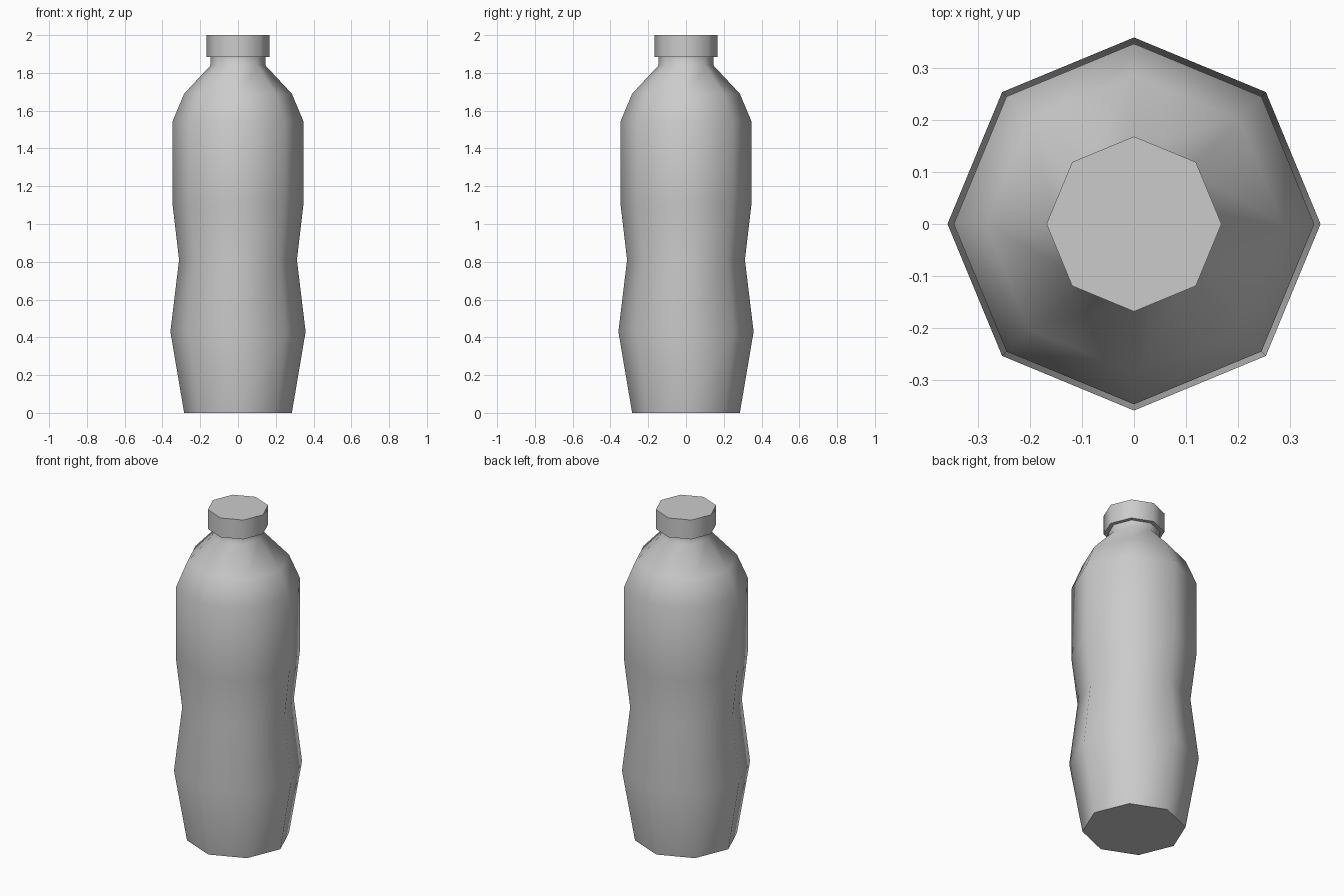
import bpy, bmesh
from math import cos, sin, pi, radians

if "Cube" in bpy.data.objects:
    bpy.data.objects.remove(bpy.data.objects["Cube"])

SIDES = 8


def lathe(name, profile):
    """Closed eight-sided solid from (radius, height) points, bottom to top."""
    bm = bmesh.new()
    rings = [[bm.verts.new((r * cos(2 * pi * i / SIDES), r * sin(2 * pi * i / SIDES), z))
              for i in range(SIDES)] for r, z in profile]
    for low, high in zip(rings, rings[1:]):
        for i in range(SIDES):
            j = (i + 1) % SIDES
            bm.faces.new((low[i], low[j], high[j], high[i]))
    bm.faces.new(rings[0][::-1])
    bm.faces.new(rings[-1])
    mesh = bpy.data.meshes.new(name)
    bm.to_mesh(mesh)
    bm.free()
    obj = bpy.data.objects.new(name, mesh)
    bpy.context.collection.objects.link(obj)
    bpy.ops.object.select_all(action='DESELECT')
    obj.select_set(True)
    bpy.context.view_layer.objects.active = obj
    bpy.ops.object.shade_smooth_by_angle(angle=radians(60))
    return obj


# Body: tapered base, pinched waist, straight upper part, shoulder and neck
lathe("bottle_body", [(0.285, 0), (0.358, 0.43), (0.312, 0.81), (0.346, 1.10),
                      (0.346, 1.545), (0.285, 1.69), (0.145, 1.84), (0.145, 1.89)])

# Screw cap, overhanging the neck
lathe("bottle_cap", [(0.168, 1.883), (0.168, 2.0)])
